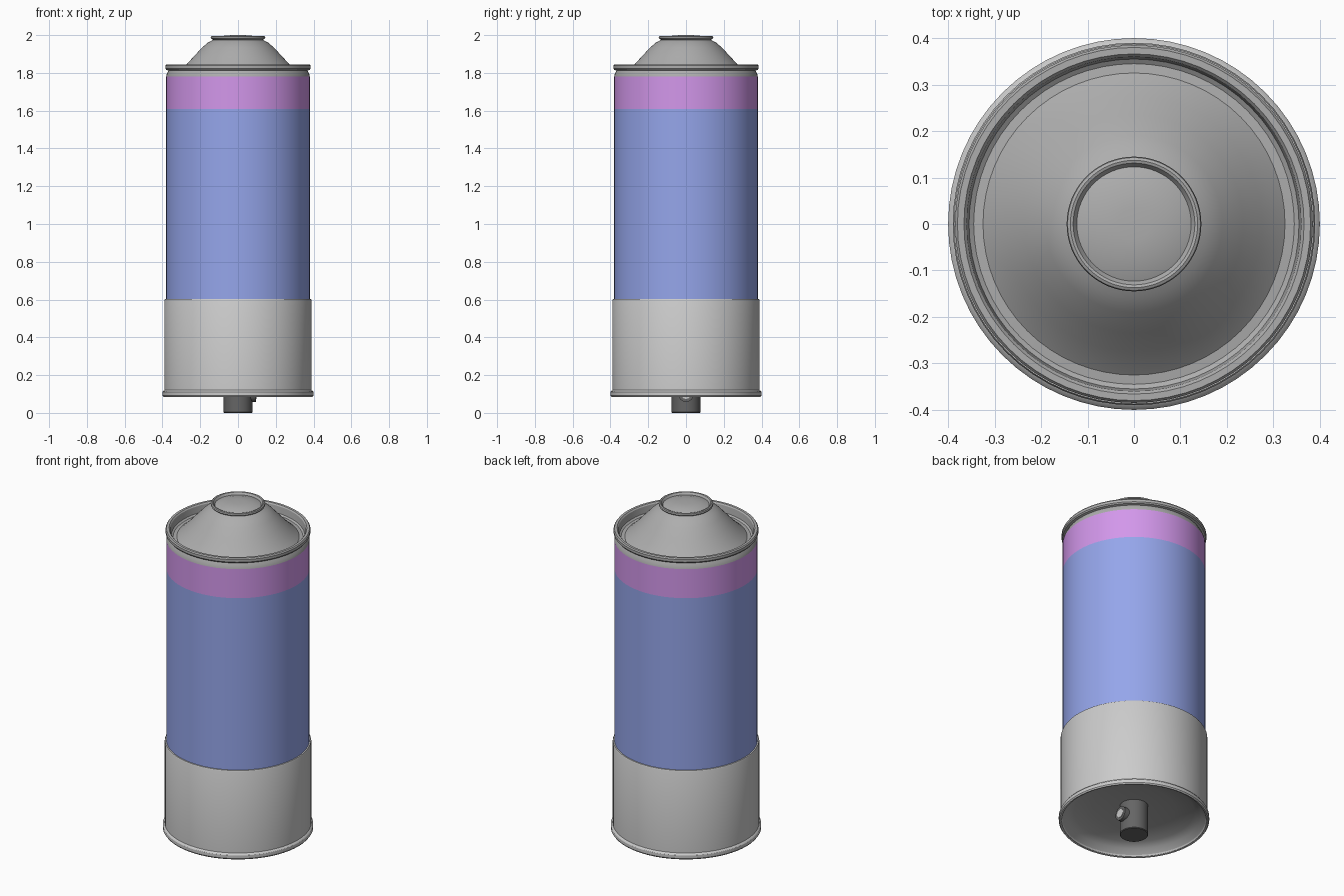
import bpy, math

if "Cube" in bpy.data.objects:
    bpy.data.objects.remove(bpy.data.objects["Cube"])

SIDES = 64


def material(name, rgb):
    m = bpy.data.materials.new(name)
    m.diffuse_color = (*rgb, 1)
    m.use_nodes = True
    m.node_tree.nodes["Principled BSDF"].inputs["Base Color"].default_value = m.diffuse_color
    return m


def finish(obj, mat, angle=30):
    obj.data.materials.append(mat)
    bpy.ops.object.select_all(action='DESELECT')
    obj.select_set(True)
    bpy.context.view_layer.objects.active = obj
    bpy.ops.object.shade_smooth_by_angle(angle=math.radians(angle))
    return obj


def lathe(name, profile, mat, sides=SIDES):
    """Revolve (radius, z) points, listed bottom-outside to top-inside, about z."""
    verts, faces, rings = [], [], []
    for r, z in profile:
        start = len(verts)
        if r == 0:
            verts.append((0, 0, z))
            rings.append([start] * sides)
        else:
            for i in range(sides):
                a = 2 * math.pi * i / sides
                verts.append((r * math.cos(a), r * math.sin(a), z))
            rings.append(list(range(start, start + sides)))
    for low, high in zip(rings, rings[1:]):
        for i in range(sides):
            j = (i + 1) % sides
            faces.append(list(dict.fromkeys((low[i], low[j], high[j], high[i]))))
    mesh = bpy.data.meshes.new(name)
    mesh.from_pydata(verts, [], faces)
    obj = bpy.data.objects.new(name, mesh)
    bpy.context.collection.objects.link(obj)
    return finish(obj, mat)


blue = material("label_blue", (0.30, 0.38, 0.83))
purple = material("band_purple", (0.65, 0.31, 0.83))
light = material("light_grey", (0.72, 0.72, 0.72))
steel = material("dark_steel", (0.42, 0.42, 0.42))
black = material("nozzle_black", (0.13, 0.13, 0.13))

# Painted body
lathe("body_label", [(0.38, 0.58), (0.38, 1.61)], blue)
lathe("body_band", [(0.38, 1.61), (0.38, 1.78)], purple)

# Light sleeve with a lip at the bottom
lathe("lower_sleeve", [(0.37, 0.115), (0.385, 0.088), (0.395, 0.085), (0.40, 0.092),
                       (0.40, 0.11), (0.397, 0.115), (0.39, 0.12),
                       (0.39, 0.595), (0.387, 0.602), (0.379, 0.602)], light)

# Recessed underside that carries the nozzle
lathe("underside", [(0, 0.175), (0.08, 0.175), (0.22, 0.165), (0.32, 0.145),
                    (0.36, 0.125), (0.387, 0.087)], steel)

# Shoulder, rolled rim, groove, cone and top cup
lathe("top_dome", [(0.38, 1.78), (0.377, 1.795), (0.368, 1.812), (0.38, 1.816),
                   (0.385, 1.823), (0.385, 1.838), (0.38, 1.845), (0.366, 1.845),
                   (0.36, 1.838), (0.355, 1.80), (0.345, 1.793), (0.325, 1.795),
                   (0.31, 1.808), (0.275, 1.842), (0.235, 1.886), (0.19, 1.934),
                   (0.16, 1.96), (0.13, 1.975), (0.14, 1.979), (0.145, 1.985),
                   (0.143, 1.993), (0.137, 1.996), (0.131, 1.994), (0.123, 1.982),
                   (0.118, 1.984), (0.08, 1.996), (0.035, 2.0), (0, 2.0)], steel)

# Spray nozzle
lathe("nozzle", [(0, 0), (0.073, 0), (0.076, 0.004), (0.076, 0.178)], black, 32)

# Spout facing +x: a dark collar around a pale outlet
for name, radius, reach, mat in (("spout_collar", 0.04, 0.095, black),
                                 ("spout_outlet", 0.024, 0.097, light)):
    bpy.ops.mesh.primitive_cylinder_add(vertices=24, radius=radius, depth=reach - 0.04,
                                        location=((reach + 0.04) / 2, 0, 0.098),
                                        rotation=(0, math.pi / 2, 0))
    spout = bpy.context.object
    spout.name = name
    finish(spout, mat)
